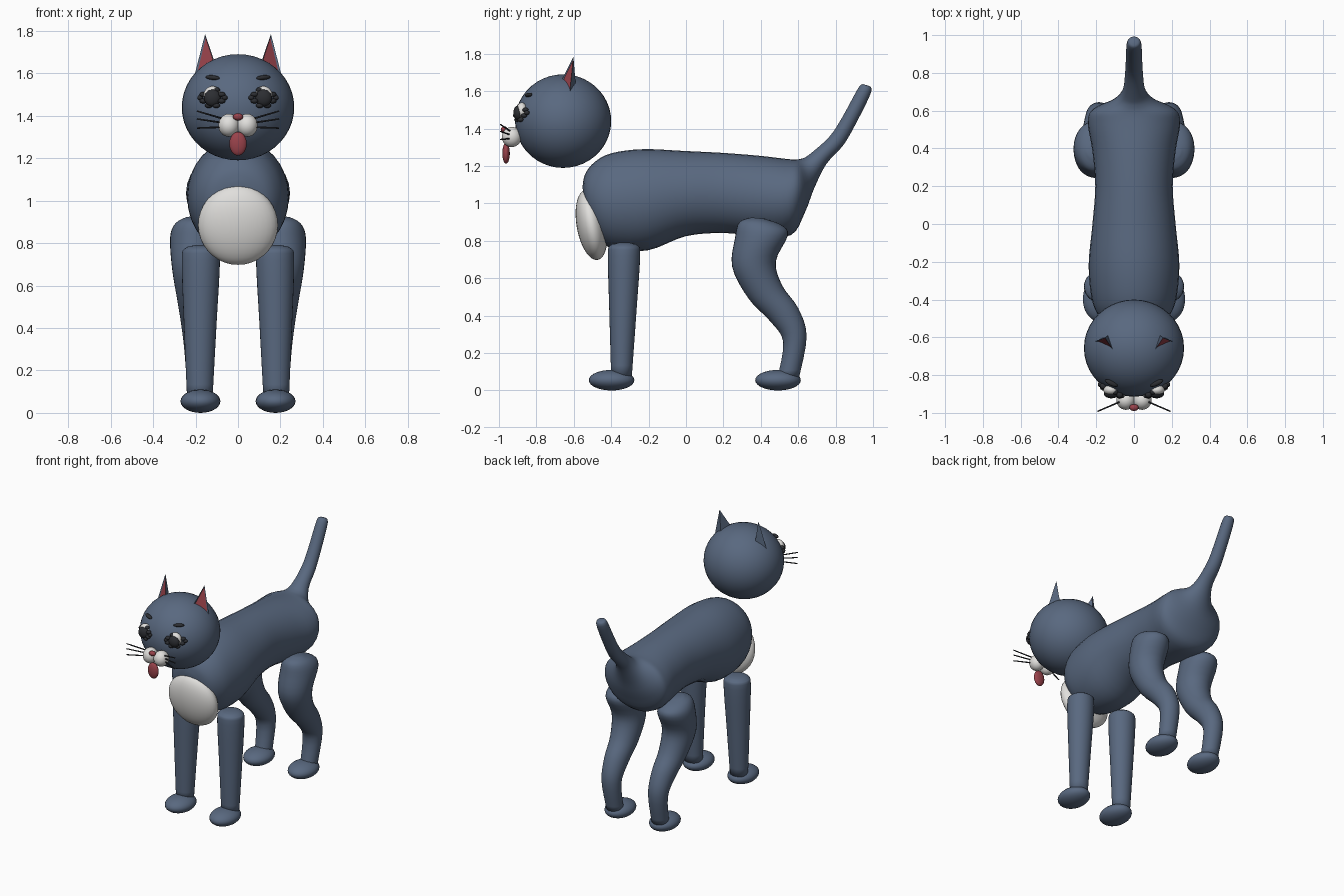
import bpy, bmesh, math
from mathutils import Vector, Matrix

if "Cube" in bpy.data.objects:
    bpy.data.objects.remove(bpy.data.objects["Cube"])


def material(name, rgb):
    m = bpy.data.materials.new(name)
    m.diffuse_color = (*rgb, 1)
    m.use_nodes = True
    m.node_tree.nodes["Principled BSDF"].inputs["Base Color"].default_value = m.diffuse_color
    return m


FUR = material("slate_fur", (0.10, 0.14, 0.215))
WHITE = material("soft_white", (0.75, 0.74, 0.72))
RED = material("muted_red", (0.32, 0.055, 0.07))
BLACK = material("near_black", (0.025, 0.027, 0.032))


def finish(bm, name, *mats, smooth=True):
    bmesh.ops.recalc_face_normals(bm, faces=bm.faces)
    for f in bm.faces:
        f.smooth = smooth
    me = bpy.data.meshes.new(name)
    bm.to_mesh(me)
    bm.free()
    for m in mats:
        me.materials.append(m)
    ob = bpy.data.objects.new(name, me)
    bpy.context.collection.objects.link(ob)
    return ob


def ellipsoid(name, centre, radii, mat, tilt=(0, 0, 0), seg=24):
    bm = bmesh.new()
    bmesh.ops.create_uvsphere(bm, u_segments=seg, v_segments=seg // 2 + 2, radius=1)
    rot = Matrix.Identity(4)
    for angle, axis in zip(tilt, "XYZ"):
        rot = Matrix.Rotation(math.radians(angle), 4, axis) @ rot
    bm.transform(Matrix.Translation(centre) @ rot @ Matrix.Diagonal((*radii, 1)))
    return finish(bm, name, mat)


def spline(a, b, c, d, t):
    return 0.5 * (2 * b + (c - a) * t + (2 * a - 5 * b + 4 * c - d) * t * t
                  + (3 * b - a - 3 * c + d) * t ** 3)


def loft(name, stations, mat, seg=32, steps=4):
    """Each station: y, z of one edge; y, z of the opposite edge; half width; centre x."""
    n = len(stations)
    rows = []
    for i in range(n - 1):
        p = [stations[min(max(k, 0), n - 1)] for k in (i - 1, i, i + 1, i + 2)]
        for s in range(steps):
            rows.append([spline(*v, s / steps) for v in zip(*p)])
    rows.append(stations[-1])
    bm = bmesh.new()
    rings = []
    for ya, za, yb, zb, w, x in rows:
        mid = Vector((x, (ya + yb) / 2, (za + zb) / 2))
        arm = Vector((0, (yb - ya) / 2, (zb - za) / 2))
        rings.append([bm.verts.new(mid + arm * math.cos(a) + Vector((w * math.sin(a), 0, 0)))
                      for a in (2 * math.pi * k / seg for k in range(seg))])
    for r, q in zip(rings, rings[1:]):
        for k in range(seg):
            j = (k + 1) % seg
            bm.faces.new((r[k], r[j], q[j], q[k]))
    bm.faces.new(rings[0])
    bm.faces.new(rings[-1])
    return finish(bm, name, mat)


def rod(name, a, b, r, mat):
    a, b = Vector(a), Vector(b)
    bm = bmesh.new()
    bmesh.ops.create_cone(bm, cap_ends=True, segments=8, radius1=r, radius2=r * 0.8,
                          depth=(b - a).length)
    bm.transform(Matrix.Translation((a + b) / 2)
                 @ (b - a).to_track_quat("Z", "Y").to_matrix().to_4x4())
    return finish(bm, name, mat)


# torso flowing into the raised tail
loft("body_and_tail", [(*s, 0) for s in (
    (-0.55, 1.05, -0.553, 1.09, 0.03),
    (-0.525, 0.91, -0.54, 1.155, 0.13),
    (-0.47, 0.81, -0.49, 1.22, 0.19),
    (-0.38, 0.755, -0.40, 1.268, 0.225),
    (-0.20, 0.75, -0.23, 1.29, 0.24),
    (0.00, 0.825, 0.00, 1.28, 0.22),
    (0.20, 0.842, 0.20, 1.27, 0.205),
    (0.38, 0.825, 0.39, 1.255, 0.22),
    (0.56, 0.83, 0.52, 1.24, 0.245),
    (0.635, 0.95, 0.58, 1.235, 0.215),
    (0.685, 1.08, 0.62, 1.24, 0.11),
    (0.75, 1.21, 0.66, 1.262, 0.06),
    (0.84, 1.31, 0.765, 1.355, 0.047),
    (0.91, 1.43, 0.835, 1.46, 0.043),
    (0.99, 1.595, 0.92, 1.615, 0.038),
    (0.975, 1.63, 0.945, 1.638, 0.018))], FUR)
ellipsoid("chest_patch", (0, -0.505, 0.885), (0.188, 0.08, 0.19), WHITE, (10, 0, 0), 32)

# head
ellipsoid("head", (0, -0.657, 1.44), (0.265, 0.257, 0.25), FUR, seg=40)
ellipsoid("nose", (0, -0.972, 1.395), (0.024, 0.018, 0.017), RED)
ellipsoid("tongue", (0, -0.962, 1.268), (0.041, 0.02, 0.056), RED)

for side, s in (("right", 1), ("left", -1)):
    # straight front leg and bent hind leg
    loft(side + "_front_leg", [(*v[:5], s * v[5]) for v in (
        (-0.36, 0.79, -0.30, 0.79, 0.03, 0.175),
        (-0.405, 0.775, -0.258, 0.775, 0.075, 0.175),
        (-0.418, 0.72, -0.245, 0.72, 0.09, 0.175),
        (-0.41, 0.42, -0.265, 0.42, 0.077, 0.178),
        (-0.40, 0.07, -0.29, 0.07, 0.06, 0.18))], FUR)
    loft(side + "_hind_leg", [(*v[:5], s * v[5]) for v in (
        (0.35, 0.925, 0.42, 0.918, 0.04, 0.205),
        (0.285, 0.90, 0.51, 0.885, 0.09, 0.205),
        (0.263, 0.82, 0.545, 0.83, 0.115, 0.205),
        (0.247, 0.66, 0.48, 0.69, 0.11, 0.20),
        (0.335, 0.49, 0.515, 0.56, 0.092, 0.193),
        (0.45, 0.37, 0.60, 0.44, 0.078, 0.188),
        (0.52, 0.26, 0.645, 0.29, 0.066, 0.185),
        (0.49, 0.07, 0.605, 0.07, 0.057, 0.18))], FUR)
    for end, y in (("front", -0.398), ("hind", 0.492)):
        ellipsoid(f"{side}_{end}_paw", (s * 0.177, y, 0.055), (0.094, 0.122, 0.055), FUR)

    # ear with a red inset on its front face
    bm = bmesh.new()
    a, b, c, tip = (bm.verts.new((s * x, y, z)) for x, y, z in (
        (0.085, -0.705, 1.58), (0.213, -0.625, 1.56),
        (0.13, -0.585, 1.58), (0.155, -0.602, 1.785)))
    front = bm.faces.new((a, b, tip))
    for tri in ((b, c, tip), (c, a, tip), (a, c, b)):
        bm.faces.new(tri)
    bmesh.ops.recalc_face_normals(bm, faces=bm.faces)
    bmesh.ops.inset_individual(bm, faces=[front], thickness=0.016, depth=-0.005)
    front.material_index = 1
    finish(bm, side + "_ear", FUR, RED, smooth=False)

    # muzzle and whiskers
    ellipsoid(side + "_muzzle", (s * 0.043, -0.932, 1.355), (0.05, 0.052, 0.054), WHITE)
    for i, (z0, z1) in enumerate(((1.383, 1.422), (1.365, 1.385), (1.347, 1.342))):
        rod(f"{side}_whisker_{i + 1}", (s * 0.06, -0.935, z0), (s * 0.193, -0.992, z1),
            0.0045, BLACK)

    # eye: white ball, dark iris, lashes at both corners
    ellipsoid(side + "_eye_white", (s * 0.12, -0.878, 1.495), (0.042, 0.03, 0.045), WHITE)
    ellipsoid(side + "_iris", (s * 0.12, -0.897, 1.484), (0.04, 0.026, 0.04), BLACK)
    for i in range(8):
        t = math.pi * (i + 0.5) / 4
        x, z = 0.12 + 0.046 * math.cos(t), 1.485 + 0.04 * math.sin(t)
        if 0.11 < math.degrees(t) / 360 < 0.22:
            continue
        y = -0.657 - 0.257 * math.sqrt(1 - (x / 0.265) ** 2 - ((z - 1.44) / 0.25) ** 2)
        ellipsoid(f"{side}_lash_{i + 1}", (s * x, y - 0.008, z), (0.019, 0.016, 0.012), BLACK,
                  (0, 0, s * 25), 12)
    for label, x, y in (("inner", 0.063, -0.908), ("outer", 0.178, -0.85)):
        ellipsoid(f"{side}_{label}_corner", (s * x, y, 1.485), (0.014, 0.014, 0.012),
                  BLACK, seg=12)

    # eyebrow
    ellipsoid(side + "_eyebrow", (s * 0.12, -0.842, 1.58), (0.037, 0.014, 0.011), BLACK,
              (0, s * -5, s * 25), 16)
